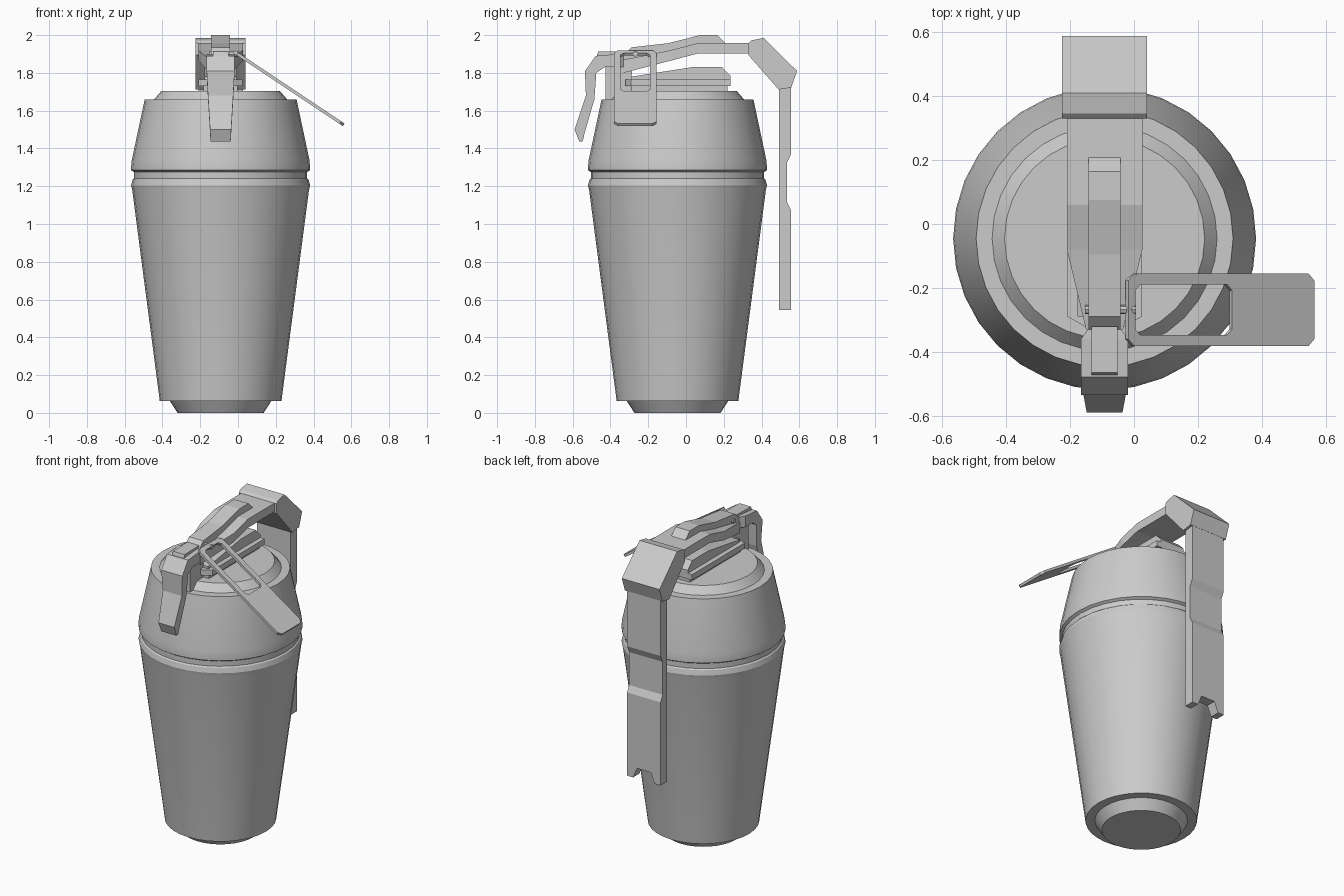
import bpy, bmesh, math
from mathutils import Matrix, Vector

if "Cube" in bpy.data.objects:
    bpy.data.objects.remove(bpy.data.objects["Cube"])

CX, CY = -0.092, -0.045   # axis of the body


def make(name, bm):
    bmesh.ops.recalc_face_normals(bm, faces=bm.faces)
    me = bpy.data.meshes.new(name)
    bm.to_mesh(me)
    bm.free()
    ob = bpy.data.objects.new(name, me)
    bpy.context.collection.objects.link(ob)
    return ob


def loft(name, sections, cx=CX):
    """Rectangular strip: each section is (outer y,z), (inner y,z), half width."""
    bm = bmesh.new()
    rings = []
    for (oy, oz), (iy, iz), w in sections:
        rings.append([bm.verts.new((cx + s * w, y, z)) for s, y, z in
                      ((-1, oy, oz), (1, oy, oz), (1, iy, iz), (-1, iy, iz))])
    for a, b in zip(rings, rings[1:]):
        for i in range(4):
            j = (i + 1) % 4
            bm.faces.new((a[i], a[j], b[j], b[i]))
    bm.faces.new(rings[0])
    bm.faces.new(rings[-1])
    return make(name, bm)


def prism(name, pts, vec):
    """Planar polygon pushed along vec."""
    bm = bmesh.new()
    f = bm.faces.new([bm.verts.new(p) for p in pts])
    r = bmesh.ops.extrude_face_region(bm, geom=[f])
    bmesh.ops.translate(bm, vec=vec, verts=[v for v in r["geom"] if isinstance(v, bmesh.types.BMVert)])
    return make(name, bm)


def side_prism(name, yz, hw, cx=CX):
    return prism(name, [(cx - hw, y, z) for y, z in yz], (2 * hw, 0, 0))


def lathe(name, profile, n=32):
    bm = bmesh.new()
    rings = [[bm.verts.new((CX + r * math.cos(2 * math.pi * i / n),
                            CY + r * math.sin(2 * math.pi * i / n), z)) for i in range(n)]
             for r, z in profile]
    for a, b in zip(rings, rings[1:]):
        for i in range(n):
            j = (i + 1) % n
            bm.faces.new((a[i], a[j], b[j], b[i]))
    bm.faces.new(rings[0])
    bm.faces.new(rings[-1])
    ob = make(name, bm)
    bpy.context.view_layer.objects.active = ob
    ob.select_set(True)
    bpy.ops.object.shade_smooth_by_angle(angle=math.radians(25))
    ob.select_set(False)
    return ob


# Canister body with foot, groove, shoulder and cap
lathe("canister_body", [
    (0.228, 0), (0.268, 0.062), (0.322, 0.062), (0.468, 1.18), (0.474, 1.205), (0.466, 1.235),
    (0.458, 1.242), (0.458, 1.275), (0.474, 1.285), (0.474, 1.30), (0.470, 1.34),
    (0.402, 1.66), (0.352, 1.66), (0.313, 1.705)])

# Fuse base on the cap: core, chamfered flange, sloped block
side_prism("fuse_core", [(-0.29, 1.69), (0.22, 1.69), (0.22, 1.74), (-0.29, 1.74)], 0.09)
prism("fuse_flange", [(-0.208, 0.235, 1.73), (-0.208, -0.29, 1.73), (-0.155, -0.32, 1.73),
                      (-0.029, -0.32, 1.73), (0.024, -0.29, 1.73), (0.024, 0.235, 1.73)], (0, 0, 0.036))
side_prism("fuse_block", [(-0.29, 1.76), (0.235, 1.76), (0.235, 1.785), (0.19, 1.83),
                          (0.03, 1.83), (-0.29, 1.78)], 0.085)

# Front post carrying the lever pivot
side_prism("front_post", [(-0.425, 1.65), (-0.30, 1.65), (-0.28, 1.87), (-0.425, 1.87)], 0.05)

# Top lever with tapered front
loft("top_lever", [((-0.33, 1.87), (-0.33, 1.80), 0.058),
                   ((-0.08, 1.92), (-0.08, 1.865), 0.118),
                   ((0.06, 1.957), (0.06, 1.902), 0.118),
                   ((0.36, 1.957), (0.36, 1.902), 0.118)])
# Raised rib along the lever
loft("lever_rib", [((-0.335, 1.89), (-0.335, 1.83), 0.05),
                   ((-0.29, 1.935), (-0.29, 1.84), 0.05),
                   ((-0.095, 1.957), (-0.095, 1.90), 0.05),
                   ((0.075, 2.0), (0.075, 1.94), 0.05),
                   ((0.165, 2.0), (0.165, 1.94), 0.05),
                   ((0.208, 1.957), (0.208, 1.94), 0.05)])
# Wide bend at the back
side_prism("lever_bend", [(0.33, 1.957), (0.345, 1.972), (0.41, 1.985), (0.588, 1.81),
                          (0.557, 1.722), (0.49, 1.712), (0.33, 1.895)], 0.133)

# Hanging handle with a stepped back and a notched end
handle = loft("handle_strap", [((0.556, y), (0.492, y), 0.118) if k == 0 else
                               ((0.535, y), (0.492, y), 0.118)
                               for y, k in ((1.76, 0), (1.37, 0), (1.325, 1), (1.115, 1), (1.075, 0), (0.62, 0))])
L, R = CX - 0.118, CX + 0.118
prism("handle_end", [(L, 0.492, 0.62), (L, 0.492, 0.545), (L + 0.042, 0.492, 0.545), (L + 0.07, 0.492, 0.61),
                     (R - 0.07, 0.492, 0.61), (R - 0.042, 0.492, 0.545), (R, 0.492, 0.545), (R, 0.492, 0.62)],
      (0, 0.064, 0))

# Front tongue bent down over the shoulder
loft("front_tongue", [((-0.33, 1.90), (-0.33, 1.83), 0.052),
                      ((-0.36, 1.90), (-0.36, 1.83), 0.074),
                      ((-0.478, 1.89), (-0.43, 1.83), 0.074),
                      ((-0.535, 1.81), (-0.475, 1.80), 0.074),
                      ((-0.53, 1.68), (-0.485, 1.66), 0.067),
                      ((-0.59, 1.50), (-0.537, 1.48), 0.056),
                      ((-0.565, 1.437), (-0.547, 1.437), 0.053)])
side_prism("tongue_plate", [(-0.475, 1.88), (-0.32, 1.88), (-0.32, 1.915), (-0.465, 1.912)], 0.041)

# Safety pin through the lever
bm = bmesh.new()
bmesh.ops.create_cone(bm, cap_ends=True, segments=8, radius1=0.014, radius2=0.014, depth=0.16,
                      matrix=Matrix.Translation((-0.073, -0.268, 1.90)) @ Matrix.Rotation(math.pi / 2, 4, 'Y'))
make("safety_pin", bm)

# Pull tab: slanted plate with a chamfered window
top, end = Vector((-0.022, 0, 1.913)), Vector((0.56, 0, 1.525))
d = (end - top).normalized()
nrm = Vector((-d.z, 0, d.x))


def octagon(s0, s1, y0, y1, c):
    return [(s0 + c, y0), (s1 - c, y0), (s1, y0 + c), (s1, y1 - c),
            (s1 - c, y1), (s0 + c, y1), (s0, y1 - c), (s0, y0 + c)]


length = (end - top).length
bm = bmesh.new()
loops = []
for shape in (octagon(0, length, -0.382, -0.155, 0.022), octagon(0.026, 0.39, -0.347, -0.19, 0.018)):
    for h in (-0.008, 0.008):
        loops.append([bm.verts.new(top + d * s + nrm * h + Vector((0, y, 0))) for s, y in shape])
out0, out1, in0, in1 = loops
for a, b in ((out0, out1), (out1, in1), (in1, in0), (in0, out0)):
    for i in range(8):
        j = (i + 1) % 8
        bm.faces.new((a[i], a[j], b[j], b[i]))
make("pull_tab", bm)
